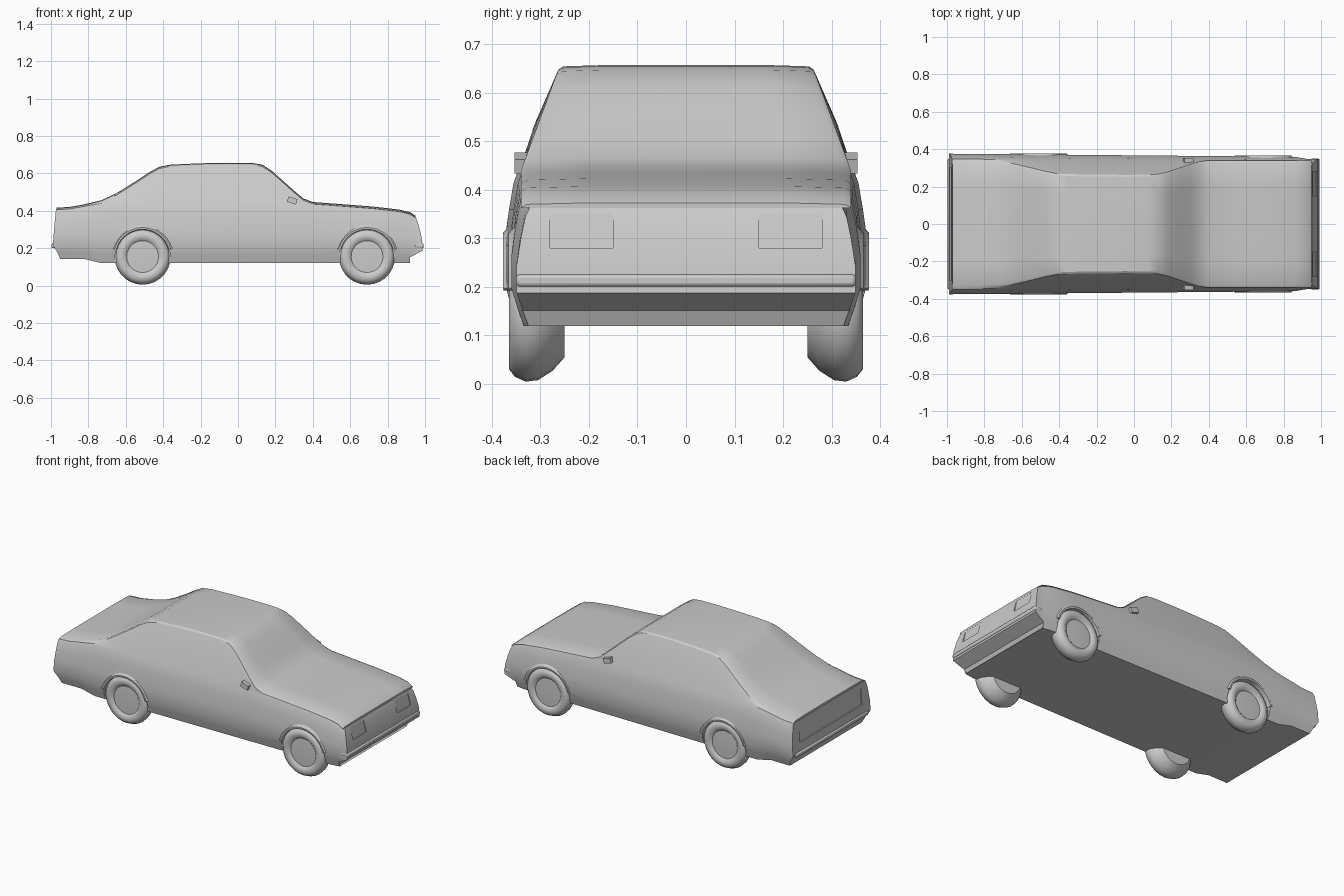
import bpy, bmesh, math
from mathutils import Matrix

cube = bpy.data.objects.get("Cube")
if cube:
    bpy.data.objects.remove(cube, do_unlink=True)

grey = bpy.data.materials.new("plain grey")
grey.use_nodes = True
COLOUR = (0.6, 0.6, 0.6, 1)
grey.diffuse_color = COLOUR
grey.node_tree.nodes["Principled BSDF"].inputs["Base Color"].default_value = COLOUR


def finish(name, bm, angle=30):
    """Turn a bmesh into a named, shaded object."""
    bmesh.ops.recalc_face_normals(bm, faces=bm.faces)
    mesh = bpy.data.meshes.new(name)
    bm.to_mesh(mesh)
    bm.free()
    mesh.materials.append(grey)
    obj = bpy.data.objects.new(name, mesh)
    bpy.context.collection.objects.link(obj)
    bpy.ops.object.select_all(action='DESELECT')
    obj.select_set(True)
    bpy.context.view_layer.objects.active = obj
    bpy.ops.object.shade_smooth_by_angle(angle=math.radians(angle))
    return obj


def box(name, centre, size, tilt=0):
    bm = bmesh.new()
    bmesh.ops.create_cube(bm, size=1)
    bmesh.ops.scale(bm, vec=size, verts=bm.verts)
    bmesh.ops.rotate(bm, matrix=Matrix.Rotation(tilt, 3, 'Y'), verts=bm.verts)
    bmesh.ops.translate(bm, vec=centre, verts=bm.verts)
    return finish(name, bm)


def cut(target, cutter):
    mod = target.modifiers.new("cut", 'BOOLEAN')
    mod.operation = 'DIFFERENCE'
    mod.solver = 'EXACT'
    mod.object = cutter
    bpy.context.view_layer.objects.active = target
    bpy.ops.object.modifier_apply(modifier=mod.name)
    bpy.data.objects.remove(cutter, do_unlink=True)


# Roofline of the body: (x, height)
ROOFLINE = [(-0.97, .418), (-0.9, .422), (-0.82, .436), (-0.73, .458),
            (-0.65, .495), (-0.55, .557), (-0.47, .61), (-0.42, .637),
            (-0.36, .648), (-0.2, .655), (-0.05, .658), (0.08, .656),
            (0.13, .648), (0.18, .615), (0.24, .562), (0.3, .508),
            (0.35, .467), (0.4, .448), (0.55, .437), (0.72, .424),
            (0.86, .408), (0.92, .394), (0.95, .374)]
# Lower side section: (fraction of height, fraction of width)
SIDE = [(0, .93), (.13, .965), (.28, 1), (.52, 1), (.75, .975), (.92, .95), (1, .925)]
# Lean of the nose and tail faces at the same levels
NOSE = [.905, .92, .988, .984, .972, .96, .952]
TAIL = [-.95, -.965, -.99, -.985, -.98, -.976, -.973]


def section(index):
    """Closed cross-section ring at one station."""
    x, top = ROOFLINE[index]
    half = 0.367 - 0.009 * x
    if x > 0.9:
        half -= 0.01
    low = 0.142 if x < -0.8 else 0.12
    belt = min(0.44, top - 0.012)
    ends = TAIL if index == 0 else NOSE if index == len(ROOFLINE) - 1 else [x] * 7
    right = [(e, half * w, low + f * (belt - low)) for e, (f, w) in zip(ends, SIDE)]
    # Pillars, rounded gutter and crowned roof
    edge = 0.34 - max(0, top - 0.45) * 0.37
    mid = (half * .925 + edge) / 2 + 0.03 * max(0, top - .45)
    right += [(x, mid, (belt + top - .012) / 2), (x, edge, top - .011),
              (x, edge * .96, top - .004), (x, edge * .6, top - .001)]
    return right + [(px, -py, pz) for px, py, pz in reversed(right)]


bm = bmesh.new()
rings = [[bm.verts.new(p) for p in section(i)] for i in range(len(ROOFLINE))]
n = len(rings[0])
for a, b in zip(rings, rings[1:]):
    for k in range(n):
        bm.faces.new((a[k], a[(k + 1) % n], b[(k + 1) % n], b[k]))
for ring in (rings[0], rings[-1]):
    for k in range(n // 2 - 1):
        bm.faces.new((ring[k], ring[k + 1], ring[n - 2 - k], ring[n - 1 - k]))
body = finish("car_body", bm)

# Shallow wheel wells, lamp sockets and tail panel
AXLES = (-0.51, 0.69)
WHEEL_Z = 0.155
for x in AXLES:
    for s in (-1, 1):
        bm = bmesh.new()
        bmesh.ops.create_cone(bm, cap_ends=True, segments=28, radius1=.148,
                              radius2=.148, depth=.1,
                              matrix=Matrix.Translation((x, s * .397, WHEEL_Z)) @
                              Matrix.Rotation(math.pi / 2, 4, 'X'))
        cut(body, finish("well_cutter", bm))
for s in (-1, 1):
    cut(body, box("lamp_cutter", (.975, s * .215, .318), (.025, .13, .075), -.2))
cut(body, box("tail_cutter", (-.988, 0, .325), (.024, .6, .1), .03))
bpy.context.view_layer.objects.active = body
body.select_set(True)
bpy.ops.object.shade_smooth_by_angle(angle=math.radians(30))

# Wheels, turned from a half section: (radius, distance from centre line)
TYRE = [(0, .25), (.1, .25), (.128, .275), (.147, .305), (.15, .33),
        (.14, .352), (.125, .364), (.1, .364), (.085, .352), (0, .356)]
for x, place in zip(AXLES, ("rear", "front")):
    for s, hand in ((1, "left"), (-1, "right")):
        bm = bmesh.new()
        pts = [bm.verts.new((x + r, s * y, WHEEL_Z)) for r, y in TYRE]
        edges = [bm.edges.new(e) for e in zip(pts, pts[1:])]
        bmesh.ops.spin(bm, geom=pts + edges, cent=(x, 0, WHEEL_Z), axis=(0, 1, 0),
                       angle=2 * math.pi, steps=28, use_duplicate=False)
        bmesh.ops.remove_doubles(bm, verts=bm.verts, dist=.0005)
        finish(place + "_" + hand + "_wheel", bm, 40)

        # Flared lip over the top of the wheel
        bm = bmesh.new()
        side = 0.364 - 0.009 * x
        rows = []
        for i in range(15):
            a = math.radians(15 + 150 * i / 14)
            rows.append([bm.verts.new((x + r * math.cos(a), s * (side + o),
                                       WHEEL_Z + r * math.sin(a)))
                         for r, o in ((.143, -.02), (.146, .007), (.156, .008), (.175, -.008))])
        for a, b in zip(rows, rows[1:]):
            for k in range(4):
                bm.faces.new((a[k], a[(k + 1) % 4], b[(k + 1) % 4], b[k]))
        bm.faces.new(rows[0])
        bm.faces.new(rows[-1])
        finish(place + "_" + hand + "_arch_lip", bm, 40)

# Bumper bars and door mirror stubs
for name, x in (("front_bumper", .968), ("rear_bumper", -.972)):
    bar = box(name, (x, 0, .213), (.05, .7, .026))
    bevel = bar.modifiers.new("round", 'BEVEL')
    bevel.width, bevel.segments = .008, 2
for s, hand in ((1, "left"), (-1, "right")):
    box(hand + "_mirror", (.29, s * .338, .455), (.05, .03, .03), .3)
